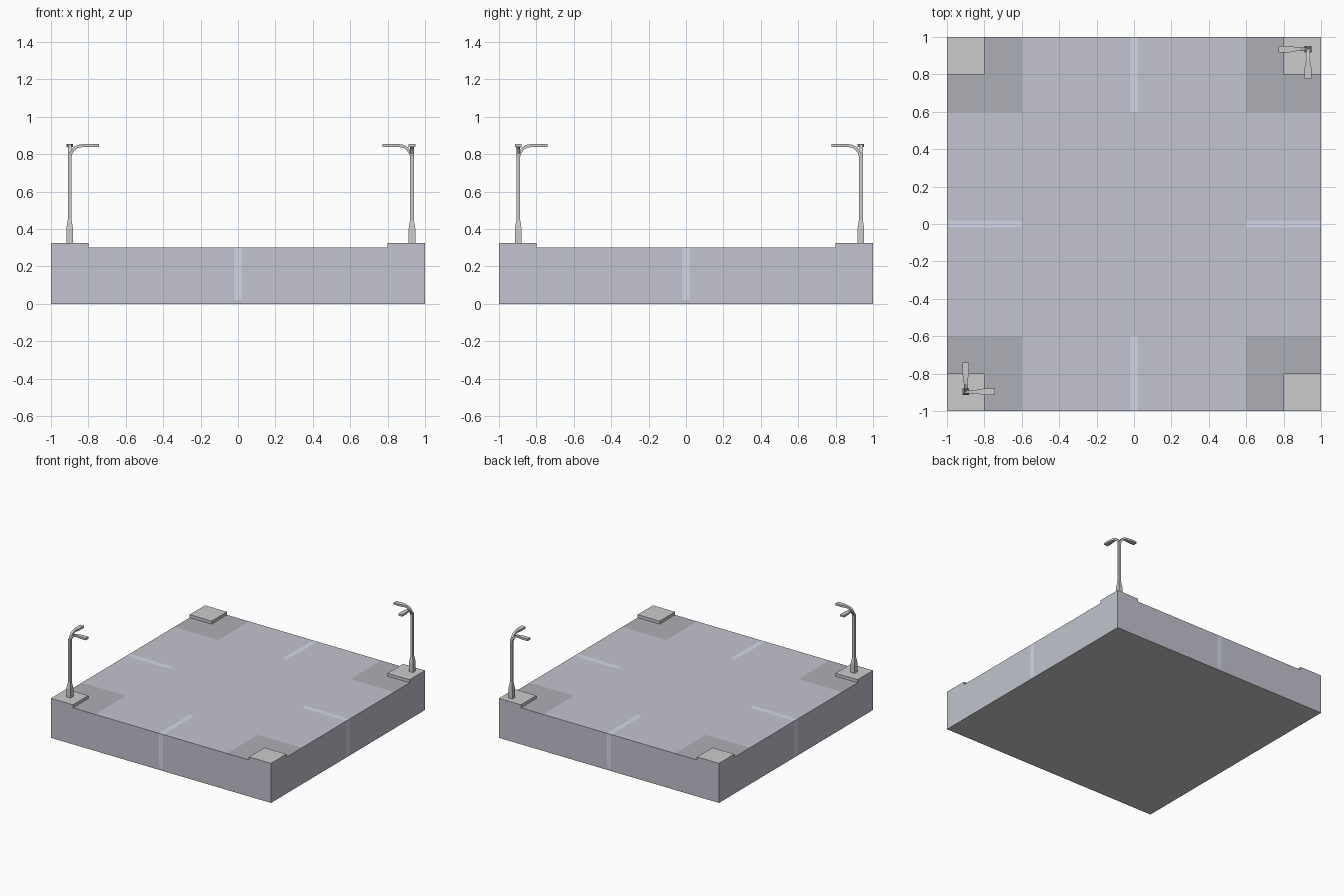
import bpy, bmesh, math
from mathutils import Matrix, Vector

if "Cube" in bpy.data.objects:
    bpy.data.objects.remove(bpy.data.objects["Cube"])

ROAD_Z, KERB_Z = 0.30, 0.325
ROAD, DARK, LINE, GREY = range(4)


def material(name, rgb):
    m = bpy.data.materials.new(name)
    m.diffuse_color = (*rgb, 1)
    m.use_nodes = True
    m.node_tree.nodes["Principled BSDF"].inputs["Base Color"].default_value = m.diffuse_color
    return m


def new_object(name, bm, mats=()):
    me = bpy.data.meshes.new(name)
    bm.to_mesh(me)
    bm.free()
    for m in mats:
        me.materials.append(m)
    ob = bpy.data.objects.new(name, me)
    bpy.context.collection.objects.link(ob)
    return ob


def quad(bm, pts, mat, turn=0):
    rot = Matrix.Rotation(turn * math.pi / 2, 3, 'Z')
    f = bm.faces.new([bm.verts.new(rot @ Vector(p)) for p in pts])
    f.material_index = mat


def flat(bm, x0, x1, y0, y1, z, mat, turn=0):
    quad(bm, [(x0, y0, z), (x1, y0, z), (x1, y1, z), (x0, y1, z)], mat, turn)


def wall(bm, x0, x1, z0, z1, mat, turn):
    quad(bm, [(x0, -1, z0), (x1, -1, z0), (x1, -1, z1), (x0, -1, z1)], mat, turn)


# Crossroads block: one quarter repeated around the centre
bm = bmesh.new()
for t in range(4):
    # outer wall with the lane line running down it
    wall(bm, -1, -0.8, 0, KERB_Z, ROAD, t)
    wall(bm, -0.8, -0.02, 0, ROAD_Z, ROAD, t)
    wall(bm, -0.02, 0.02, 0, 0.02, ROAD, t)
    wall(bm, -0.02, 0.02, 0.02, ROAD_Z, LINE, t)
    wall(bm, 0.02, 0.8, 0, ROAD_Z, ROAD, t)
    wall(bm, 0.8, 1, 0, KERB_Z, ROAD, t)
    # road arm with lane line
    flat(bm, -0.6, -0.02, -1, -0.6, ROAD_Z, ROAD, t)
    flat(bm, -0.02, 0.02, -1, -0.6, ROAD_Z, LINE, t)
    flat(bm, 0.02, 0.6, -1, -0.6, ROAD_Z, ROAD, t)
    # dark shoulder around the corner
    flat(bm, -0.8, -0.6, -1, -0.6, ROAD_Z, DARK, t)
    flat(bm, -1, -0.8, -0.8, -0.6, ROAD_Z, DARK, t)
    # raised corner kerb
    flat(bm, -1, -0.8, -1, -0.8, KERB_Z, GREY, t)
    quad(bm, [(-0.8, -1, ROAD_Z), (-0.8, -0.8, ROAD_Z),
              (-0.8, -0.8, KERB_Z), (-0.8, -1, KERB_Z)], GREY, t)
    quad(bm, [(-0.8, -0.8, ROAD_Z), (-1, -0.8, ROAD_Z),
              (-1, -0.8, KERB_Z), (-0.8, -0.8, KERB_Z)], GREY, t)
# centre of the crossing and the underside
flat(bm, -0.6, 0.6, -0.6, 0.6, ROAD_Z, ROAD)
quad(bm, [(-1, 1, 0), (1, 1, 0), (1, -1, 0), (-1, -1, 0)], GREY)
bmesh.ops.remove_doubles(bm, verts=bm.verts[:], dist=1e-5)
new_object("crossroads_block", bm, [
    material("asphalt", (0.54, 0.55, 0.62)),
    material("dark_shoulder", (0.42, 0.43, 0.47)),
    material("lane_line", (0.66, 0.68, 0.81)),
    material("concrete", (0.8, 0.8, 0.8)),
])


def loft(bm, rings):
    loops = [[bm.verts.new(p) for p in r] for r in rings]
    for a, b in zip(loops, loops[1:]):
        for i in range(len(a)):
            j = (i + 1) % len(a)
            bm.faces.new((a[i], a[j], b[j], b[i]))
    bm.faces.new(loops[0][::-1])
    bm.faces.new(loops[-1])


def street_lamp(name, x, y, turn):
    bm = bmesh.new()
    # square pole with a thicker foot
    loft(bm, [[(-w, -w, z), (w, -w, z), (w, w, z), (-w, w, z)] for z, w in
              ((KERB_Z, 0.018), (0.40, 0.018), (0.45, 0.010), (0.80, 0.010))])
    # two curved arms at right angles: reach, height, half width, tilt
    path = ((0.0, 0.775, 0.010, 90), (0.006, 0.803, 0.010, 70),
            (0.025, 0.830, 0.010, 45), (0.045, 0.842, 0.010, 20),
            (0.065, 0.845, 0.011, 0), (0.10, 0.845, 0.018, 0),
            (0.157, 0.845, 0.018, 0))
    for side in range(2):
        rot = Matrix.Rotation(side * math.pi / 2, 3, 'Z')
        rings = []
        for u, z, w, tilt in path:
            a = math.radians(tilt)
            n = Vector((-math.sin(a), 0, math.cos(a))) * 0.008
            c, s = Vector((u, 0, z)), Vector((0, w, 0))
            rings.append([rot @ p for p in
                          (c - s - n, c + s - n, c + s + n, c - s + n)])
        loft(bm, rings)
    bmesh.ops.recalc_face_normals(bm, faces=bm.faces[:])
    ob = new_object(name, bm)
    ob.location = (x, y, 0)
    ob.rotation_euler.z = turn


# Street lamps on two opposite corners
street_lamp("front_left_lamp", -0.90, -0.897, 0)
street_lamp("back_right_lamp", 0.93, 0.935, math.pi)
